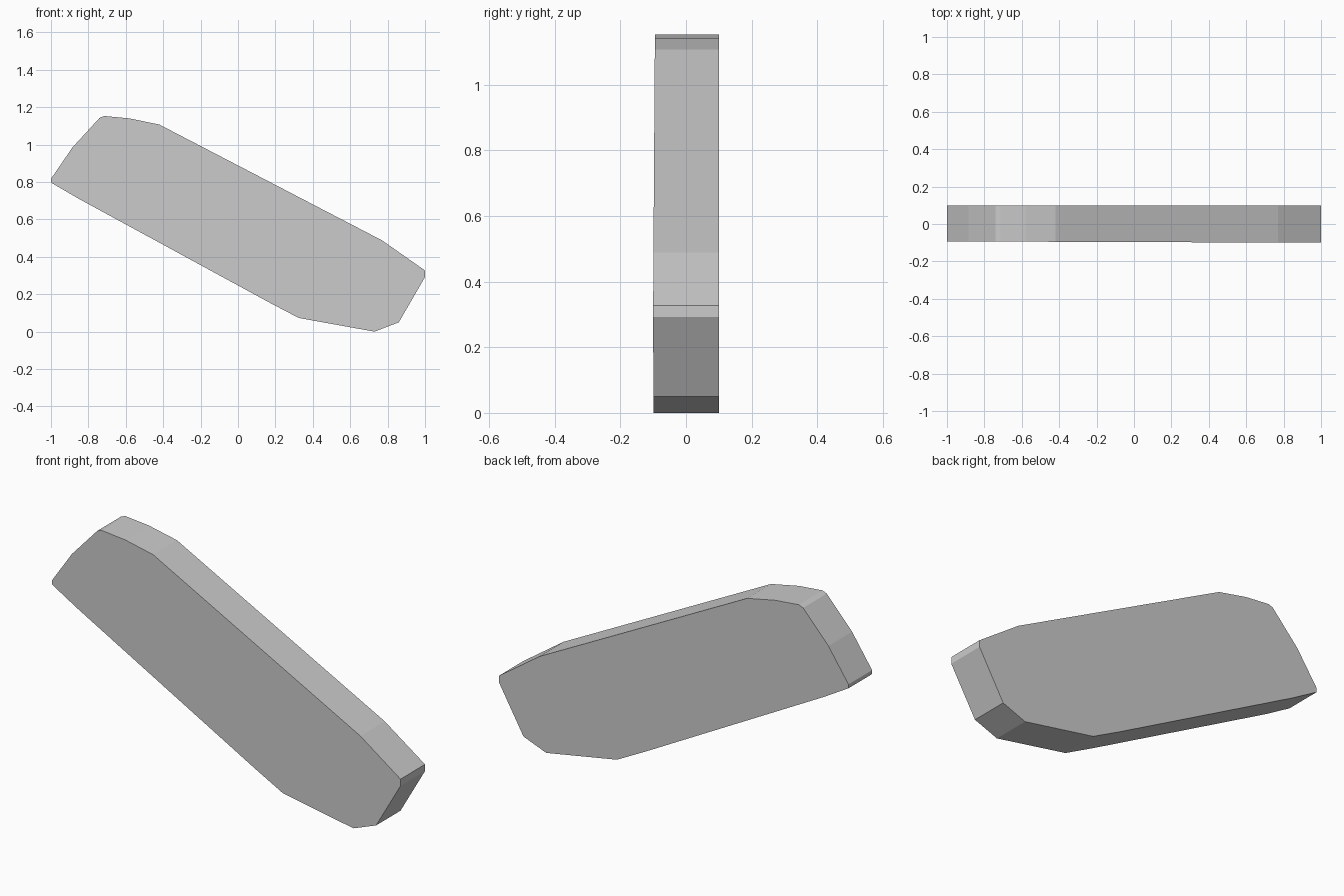
import bpy, bmesh

if "Cube" in bpy.data.objects:
    bpy.data.objects.remove(bpy.data.objects["Cube"])

# Outline of the slanted slab, seen from the front (x, z)
OUTLINE = [(-1, 0.797), (-0.86, 0.715), (0.165, 0.157), (0.325, 0.073),
           (0.73, 0), (0.86, 0.05), (1, 0.292), (1, 0.327), (0.77, 0.488),
           (-0.42, 1.107), (-0.58, 1.14), (-0.715, 1.153), (-0.74, 1.143),
           (-0.885, 0.985), (-1, 0.817)]
BACK_Y = 0.1


def front_y(x):
    """Front face leans very slightly, so the slab is thinner at the left."""
    return -0.0965 - 0.0035 * x


# Slab: front and back faces joined by a flat rim
bm = bmesh.new()
front = [bm.verts.new((x, front_y(x), z)) for x, z in OUTLINE]
back = [bm.verts.new((x, BACK_Y, z)) for x, z in OUTLINE]
bm.faces.new(front)
bm.faces.new(back[::-1])
n = len(OUTLINE)
for i in range(n):
    j = (i + 1) % n
    bm.faces.new((front[j], front[i], back[i], back[j]))
bmesh.ops.recalc_face_normals(bm, faces=bm.faces)

mesh = bpy.data.meshes.new("slanted_slab")
bm.to_mesh(mesh)
bm.free()
slab = bpy.data.objects.new("slanted_slab", mesh)
bpy.context.collection.objects.link(slab)
